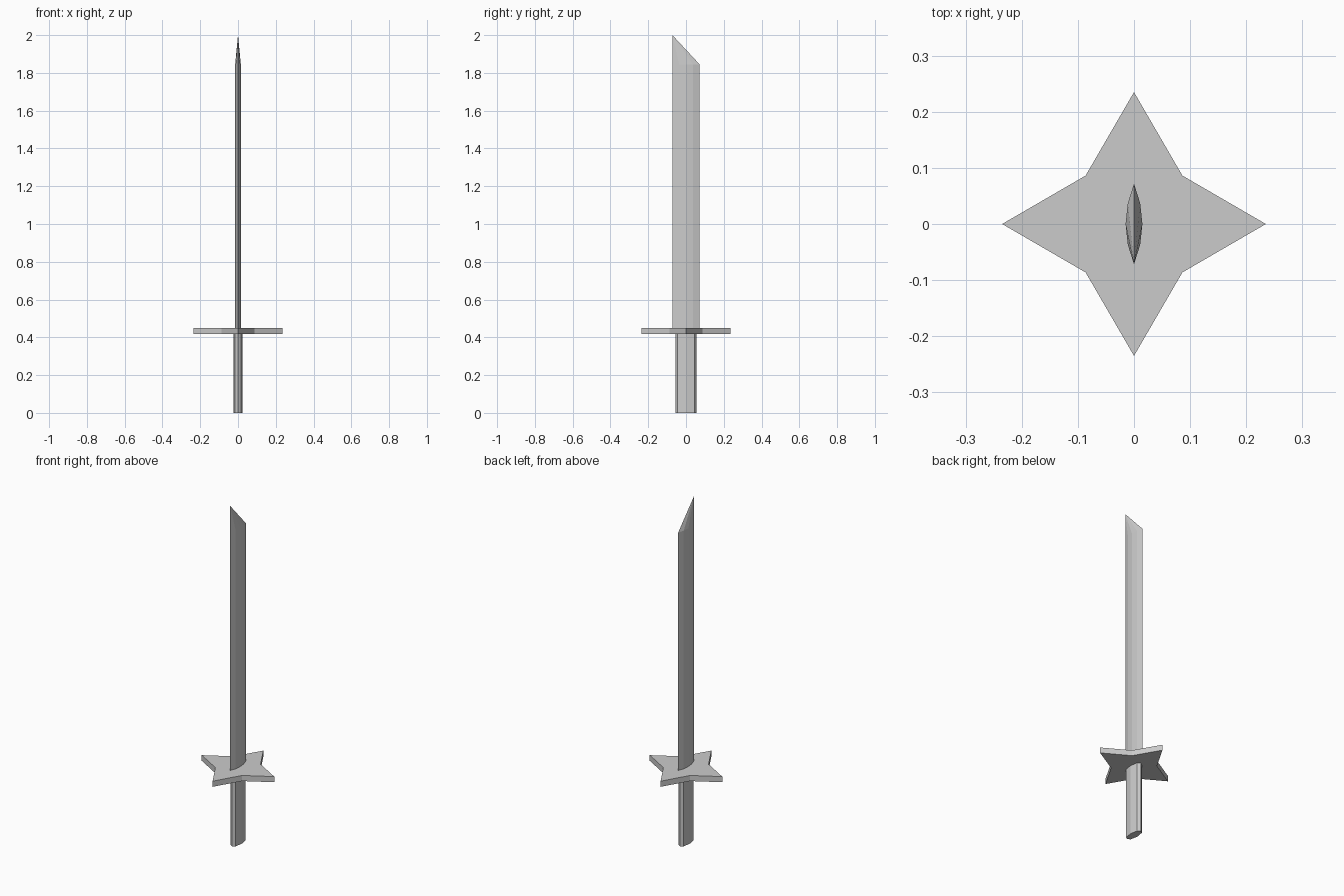
import bpy, bmesh, math

cube = bpy.data.objects.get("Cube")
if cube:
    bpy.data.objects.remove(cube, do_unlink=True)

steel = bpy.data.materials.new("grey_steel")
steel.use_nodes = True
GREY = (0.6, 0.6, 0.6, 1)
steel.diffuse_color = GREY
steel.node_tree.nodes["Principled BSDF"].inputs["Base Color"].default_value = GREY


def prism(name, outline, z0, z1, apex=None):
    """Extrude an outline; an apex replaces the flat top with a fan of faces."""
    bm = bmesh.new()
    low = [bm.verts.new((x, y, z0)) for x, y in outline]
    high = [bm.verts.new((x, y, z1)) for x, y in outline]
    n = len(outline)
    for i in range(n):
        j = (i + 1) % n
        bm.faces.new((low[i], low[j], high[j], high[i]))
    bm.faces.new(low[::-1])
    if apex:
        tip = bm.verts.new(apex)
        for i in range(n):
            bm.faces.new((high[i], high[(i + 1) % n], tip))
    else:
        bm.faces.new(high)
    bmesh.ops.recalc_face_normals(bm, faces=bm.faces)
    mesh = bpy.data.meshes.new(name)
    bm.to_mesh(mesh)
    bm.free()
    mesh.materials.append(steel)
    obj = bpy.data.objects.new(name, mesh)
    bpy.context.collection.objects.link(obj)


def mirrored(half):
    """Close a +x half outline, from front to back, with its mirror image."""
    return half + [(-x, y) for x, y in half[-2:0:-1]]


# Lens-shaped blade with a slanted, ridged tip
blade = [(0, -0.072), (0.011, -0.037), (0.015, 0), (0.011, 0.037), (0, 0.072)]
prism("blade", mirrored(blade), 0.44, 1.845, apex=(0, -0.072, 2.0))

# Four-pointed star guard
star = []
for i in range(8):
    radius = 0.122 if i % 2 else 0.235
    angle = i * math.pi / 4
    star.append((radius * math.cos(angle), radius * math.sin(angle)))
prism("guard", star, 0.417, 0.45)

# Faceted oval grip
grip = [(0, -0.056), (0.016, -0.045), (0.024, 0), (0.016, 0.045), (0, 0.056)]
prism("grip", mirrored(grip), 0, 0.425)
